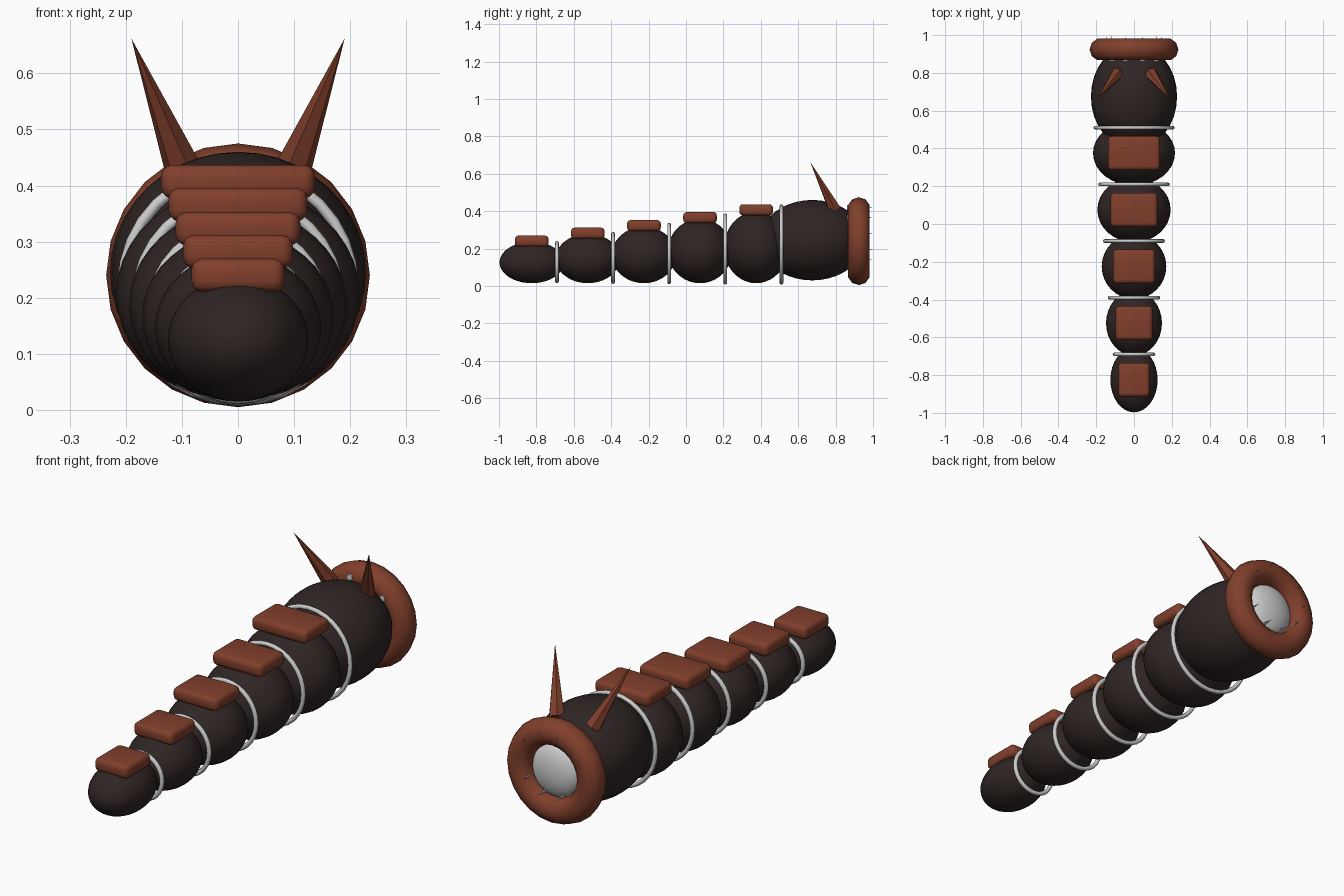
import bpy
from math import pi, sin, cos
from mathutils import Vector

if "Cube" in bpy.data.objects:
    bpy.data.objects.remove(bpy.data.objects["Cube"])


def material(name, rgb):
    m = bpy.data.materials.new(name)
    m.diffuse_color = (*rgb, 1)
    m.use_nodes = True
    m.node_tree.nodes["Principled BSDF"].inputs["Base Color"].default_value = m.diffuse_color
    return m


HIDE = material("dark_hide", (0.028, 0.019, 0.017))
RUST = material("rust_shell", (0.22, 0.05, 0.025))


def finish(name, mat=None, smooth=True):
    o = bpy.context.object
    o.name = name
    if mat:
        o.data.materials.append(mat)
    if smooth:
        bpy.ops.object.shade_smooth()
    return o


def ball(name, loc, radii, mat=None):
    bpy.ops.mesh.primitive_uv_sphere_add(segments=32, ring_count=20, radius=1, location=loc)
    bpy.context.object.scale = radii
    return finish(name, mat)


def ring(name, loc, major, minor, sides, mat=None):
    bpy.ops.mesh.primitive_torus_add(location=loc, rotation=(pi / 2, 0, 0), major_radius=major,
                                     minor_radius=minor, major_segments=sides[0],
                                     minor_segments=sides[1])
    return finish(name, mat)


def spike(name, base, tip, radius, sides, mat=None):
    base, tip = Vector(base), Vector(tip)
    d = tip - base
    bpy.ops.mesh.primitive_cone_add(vertices=sides, radius1=radius, radius2=0,
                                    depth=d.length, location=(base + tip) / 2,
                                    rotation=d.to_track_quat('Z', 'Y').to_euler())
    return finish(name, mat, False)


# Body segments with back plates, tail to neck: half width, half height, plate half width, plate top
segments = [(0.125, 0.111, 0.083, 0.270), (0.148, 0.132, 0.098, 0.312),
            (0.171, 0.151, 0.111, 0.353), (0.194, 0.172, 0.124, 0.396),
            (0.217, 0.191, 0.137, 0.437)]
for i, (rx, rz, pw, top) in enumerate(segments):
    y = -0.825 + 0.3 * i
    ball(f"body_segment_{i + 1}", (0, y, 0.015 + rz), (rx, 0.172, rz), HIDE)
    bpy.ops.mesh.primitive_cube_add(size=1, location=(0, y, top - 0.03))
    plate = bpy.context.object
    plate.scale = (2 * pw, 0.18, 0.06)
    bpy.ops.object.transform_apply(location=False, rotation=False, scale=True)
    bevel = plate.modifiers.new("rounded", 'BEVEL')
    bevel.width, bevel.segments = 0.02, 3
    finish(f"back_plate_{i + 1}", RUST)

# Joint rings between segments
for i, (r, z) in enumerate([(0.113, 0.128), (0.139, 0.150), (0.164, 0.174),
                            (0.190, 0.198), (0.215, 0.222)]):
    ring(f"joint_ring_{i + 1}", (0, -0.69 + 0.3 * i, z), r - 0.01, 0.01, (32, 8))

# Head, lip and mouth
ball("head", (0, 0.675, 0.245), (0.228, 0.28, 0.215), HIDE)
ring("mouth_lip", (0, 0.924, 0.24), 0.175, 0.06, (24, 10), RUST)
ball("mouth", (0, 0.92, 0.24), (0.118, 0.055, 0.118))

# Teeth set around the mouth
for i in range(10):
    a = pi * (2 * i + 1) / 10
    x, z = 0.146 * sin(a), 0.28 + 0.146 * cos(a)
    spike(f"tooth_{i + 1}", (x, 0.86, z), (x, 1.0, z), 0.015, 6)

# Pair of horns on the head
for side, s in (("left", -1), ("right", 1)):
    spike(f"horn_{side}", (s * 0.09, 0.795, 0.41), (s * 0.19, 0.665, 0.662), 0.036, 6, RUST)
